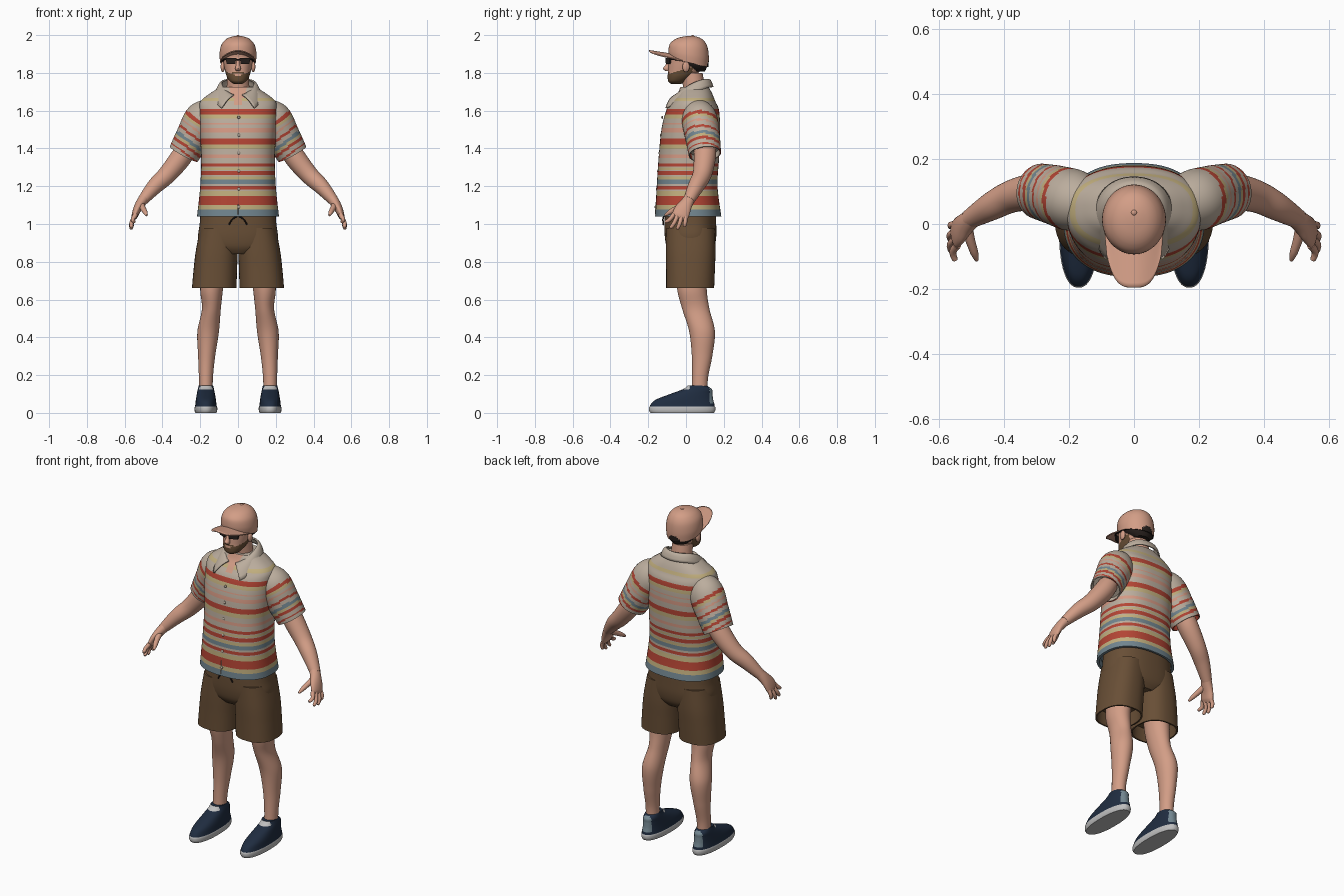
import bpy, bmesh, math
from mathutils import Vector

cube = bpy.data.objects.get("Cube")
if cube:
    bpy.data.objects.remove(cube, do_unlink=True)


def material(name, r, g, b):
    m = bpy.data.materials.new(name)
    m.use_nodes = True
    m.diffuse_color = (r, g, b, 1)
    m.node_tree.nodes["Principled BSDF"].inputs["Base Color"].default_value = (r, g, b, 1)
    return m


SKIN = material("skin", .65, .34, .24)
DARK = material("dark_hair", .02, .014, .012)
BEIGE = material("shirt_beige", .50, .42, .34)
RED = material("stripe_red", .46, .06, .035)
KHAKI = material("stripe_khaki", .54, .43, .21)
BLUE = material("stripe_blue", .17, .24, .28)
PINK = material("stripe_pink", .66, .32, .23)
BROWN = material("shorts_brown", .14, .078, .037)
NAVY = material("shoe_navy", .014, .026, .052)
SOLE = material("sole_grey", .52, .52, .52)


def finish(name, bm, mat, rule=None, side=1, angle=40):
    """Mirror if needed, paint the faces by rule and make a smooth object."""
    for v in bm.verts:
        v.co.x *= side
    bmesh.ops.recalc_face_normals(bm, faces=bm.faces)
    mats = [mat]
    if rule:
        for f in bm.faces:
            m = rule(f.calc_center_median()) or mat
            if m not in mats:
                mats.append(m)
            f.material_index = mats.index(m)
    me = bpy.data.meshes.new(name)
    bm.to_mesh(me)
    bm.free()
    for m in mats:
        me.materials.append(m)
    ob = bpy.data.objects.new(name, me)
    bpy.context.collection.objects.link(ob)
    bpy.ops.object.select_all(action='DESELECT')
    ob.select_set(True)
    bpy.context.view_layer.objects.active = ob
    bpy.ops.object.shade_smooth_by_angle(angle=math.radians(angle))
    return ob


def smooth_path(pts, step):
    out = []
    for i in range(len(pts) - 1):
        a, b, c, d = pts[max(i - 1, 0)], pts[i], pts[i + 1], pts[min(i + 2, len(pts) - 1)]
        k = max(1, math.ceil(math.dist(b[:3], c[:3]) / step))
        for j in range(k):
            t = j / k
            out.append([q + t / 2 * (r - p + t * (2 * p - 5 * q + 4 * r - s + t * (3 * (q - r) + s - p)))
                        for p, q, r, s in zip(a, b, c, d)])
    return out + [list(pts[-1])]


def tube(name, pts, mat, n=32, p=2, step=.015, flat=False, cup=0, rule=None, side=1, warp=None):
    """Loft rounded rings along points (x, y, z, half width, half depth)."""
    path = smooth_path(pts, step)
    rings = []
    for i, (x, y, z, a, b) in enumerate(path):
        c = Vector((x, y, z))
        t = (Vector(path[min(i + 1, len(path) - 1)][:3]) - Vector(path[max(i - 1, 0)][:3])).normalized()
        if flat:
            t = Vector((0, 0, math.copysign(1, t.z)))
        u = Vector((0, 1, 0)).cross(t).normalized()
        v = t.cross(u)
        ring = []
        for k in range(n):
            co, si = math.cos(math.tau * k / n), math.sin(math.tau * k / n)
            ring.append(c + u * a * math.copysign(abs(co) ** (2 / p), co)
                        + v * b * math.copysign(abs(si) ** (2 / p), si))
        rings.append(ring)
    if cup:  # hollow hem at the end of the path
        rings.append([c + (q - c) * .93 for q in ring])
        rings.append([c + (q - c) * .9 - t * cup for q in ring])
    bm = bmesh.new()
    vs = [[bm.verts.new(warp(q) if warp else q) for q in ring] for ring in rings]
    for r, s in zip(vs, vs[1:]):
        for k in range(n):
            bm.faces.new((r[k], r[(k + 1) % n], s[(k + 1) % n], s[k]))
    bm.faces.new(vs[0])
    bm.faces.new(vs[-1])
    return finish(name, bm, mat, rule, side)


def sheet(name, f, nu, nv, mat, thick):
    """Thickened curved sheet from f(u, v), u in -1..1, v in 0..1."""
    bm = bmesh.new()
    g = [[bm.verts.new(f(2 * i / nu - 1, j / nv)) for j in range(nv + 1)] for i in range(nu + 1)]
    for i in range(nu):
        for j in range(nv):
            bm.faces.new((g[i][j], g[i + 1][j], g[i + 1][j + 1], g[i][j + 1]))
    ob = finish(name, bm, mat)
    mod = ob.modifiers.new("thickness", 'SOLIDIFY')
    mod.thickness, mod.offset = thick, 0
    return ob


def ball(name, loc, size, mat, side=1):
    bm = bmesh.new()
    bmesh.ops.create_uvsphere(bm, u_segments=20, v_segments=12, radius=1)
    for v in bm.verts:
        v.co = Vector(loc) + v.co * Vector(size)
    return finish(name, bm, mat, None, side)


def banded(bands, value):
    for low, high, m in bands:
        if low <= value < high:
            return m


# Shirt body with stripes and open neck
BODY = [(0, 1.075, BLUE), (1.075, 1.1, KHAKI), (1.1, 1.15, RED), (1.15, 1.175, KHAKI), (1.18, 1.2, RED),
        (1.21, 1.235, BLUE), (1.235, 1.255, KHAKI), (1.26, 1.28, RED), (1.285, 1.3, KHAKI),
        (1.305, 1.32, RED), (1.35, 1.37, PINK), (1.4, 1.42, KHAKI), (1.42, 1.45, RED),
        (1.485, 1.505, PINK), (1.525, 1.535, PINK), (1.56, 1.58, KHAKI), (1.58, 1.61, RED), (1.65, 1.67, KHAKI)]


def shirt_rule(c):
    if c.y < 0 and abs(c.x) < (c.z - 1.61) * .45:
        return SKIN
    return banded(BODY, c.z)


tube("shirt_body", [(0, .045, 1.725, .095, .075), (0, .047, 1.69, .15, .092), (0, .04, 1.65, .198, .115),
                    (0, .035, 1.6, .207, .14), (0, .025, 1.5, .203, .155), (0, .015, 1.35, .195, .16),
                    (0, .006, 1.2, .2, .161), (0, .012, 1.04, .217, .175)],
     BEIGE, n=96, p=2.4, step=.006, flat=True, cup=.03, rule=shirt_rule)


# Collar folded over the neckline, dropping to two points at the front
def collar(u, v):
    th = math.pi / 2 + u * math.radians(165 - 30 * v)
    s = ((1 - math.sin(math.pi / 2 + u * math.radians(165))) / 2) ** 2
    x = (.084 + .038 * v) * math.cos(th)
    y = .045 + (.072 + .025 * v) * math.sin(th) - s * (.03 + .055 * v)
    return x, y, 1.765 - .085 * s - v * (.04 + .03 * s) + .012 * math.sin(math.pi * v)


sheet("collar", collar, 48, 6, BEIGE, .008)
for i in range(6):
    z = 1.09 + i * .095
    ball(f"button_{i + 1}", (.004, -.166 + .076 * (z - 1.04), z), (.008, .005, .008), BEIGE)
tube("placket", [(0, -.161, 1.05, .002, .004), (0, -.15, 1.2, .002, .004), (0, -.14, 1.35, .002, .004),
                 (0, -.126, 1.5, .002, .004), (0, -.1, 1.6, .002, .004)], BEIGE, n=8, flat=True)

SLEEVE = [(.105, .125, RED), (.125, .14, KHAKI), (.155, .165, PINK), (.187, .2, RED), (.22, .237, BLUE),
          (.237, .25, KHAKI), (.252, .268, RED), (.288, .297, RED)]


def sleeve_rule(c):
    return banded(SLEEVE, (abs(c.x) - .12) * .6 - (c.z - 1.62) * .8)


def shoe_rule(c):
    if c.z < .034:
        return SOLE
    if c.y > .125 and c.z > .05:
        return BLUE
    if c.z > .125 and c.y < .02:
        return SOLE


for side, tag in ((1, "left_"), (-1, "right_")):
    # Sleeves and arms
    tube(tag + "sleeve", [(.12, .05, 1.62, .055, .06), (.18, .07, 1.56, .098, .093),
                          (.235, .087, 1.465, .093, .092), (.2875, .1, 1.37, .084, .086)],
         BEIGE, n=48, step=.007, cup=.03, rule=sleeve_rule, side=side)
    tube(tag + "arm", [(.25, .1, 1.44, .05, .055), (.3, .1, 1.355, .056, .058), (.375, .085, 1.262, .049, .05),
                       (.44, .053, 1.2, .042, .043), (.505, .015, 1.125, .028, .03)], SKIN, side=side)
    # Hands
    tube(tag + "palm", [(.49, .025, 1.145, .028, .029), (.515, .003, 1.11, .026, .034),
                        (.535, -.018, 1.075, .021, .043), (.548, -.032, 1.04, .016, .044),
                        (.552, -.036, 1.028, .008, .035)], SKIN, side=side)
    fingers = (("index_finger", -.065, (.55, -.108, 1.005)), ("middle_finger", -.043, (.563, -.08, .975)),
               ("ring_finger", -.021, (.565, -.045, .97)), ("little_finger", 0, (.56, -.008, .983)))
    for name, y, (tx, ty, tz) in fingers:
        tube(tag + name, [(.543, y, 1.05, .013, .012), ((.556 + tx) / 2 + .004, (y + ty) / 2, (1.04 + tz) / 2, .011, .011),
                          (tx, ty, tz + .006, .009, .009), (tx, ty, tz, .004, .004)], SKIN, n=12, side=side)
    tube(tag + "thumb", [(.515, -.005, 1.105, .02, .016), (.503, -.05, 1.083, .015, .015),
                         (.49, -.09, 1.06, .012, .012), (.483, -.112, 1.045, .005, .005)], SKIN, n=14, side=side)
    # Legs, shorts legs and shoes
    tube(tag + "leg", [(.13, .03, .76, .065, .08), (.14, .032, .65, .06, .078), (.141, .052, .55, .05, .072),
                       (.158, .085, .43, .057, .068), (.166, .085, .3, .045, .054), (.17, .074, .18, .037, .042),
                       (.17, .072, .08, .037, .045)], SKIN, flat=True, side=side)
    tube(tag + "shorts_leg", [(.1, .024, .98, .1, .128), (.112, .025, .86, .111, .131),
                              (.12, .024, .76, .115, .129), (.126, .022, .66, .118, .127)],
         BROWN, n=48, p=2.4, flat=True, cup=.08, side=side)
    tube(tag + "shoe", [(.17, .06, .145, .038, .05), (.17, .06, .125, .043, .077), (.17, .028, .1, .048, .112),
                        (.17, -.008, .07, .053, .152), (.17, -.018, .045, .056, .169), (.17, -.02, .034, .058, .172),
                        (.17, -.02, .03, .06, .175), (.17, -.02, .012, .06, .175), (.17, -.02, 0, .056, .168)],
         NAVY, n=56, p=2.3, step=.006, flat=True, rule=shoe_rule, side=side)
    # Ears, sunglasses and drawstring
    ball(tag + "ear", (.081, .0, 1.832), (.011, .019, .028), SKIN, side)
    bm = bmesh.new()
    bmesh.ops.create_cube(bm, size=1)
    for v in bm.verts:  # lens tapers towards the bottom and wraps back
        taper = 1 if v.co.z > 0 else .75
        x = v.co.x * .058 * taper
        v.co = Vector((.037 + x, -.094 + v.co.y * .008 + .4 * x, 1.863 + v.co.z * .034))
    finish(tag + "lens", bm, DARK, None, side)
    tube(tag + "temple", [(.064, -.084, 1.872, .004, .004), (.08, -.05, 1.87, .004, .004),
                          (.087, .005, 1.862, .004, .004)], DARK, n=8, side=side)
    tube(tag + "drawstring", [(.005, -.118, 1.04, .004, .004), (.03, -.122, 1.025, .004, .004),
                              (.048, -.12, .995, .004, .004)], DARK, n=8, side=side)

tube("glasses_bridge", [(-.014, -.102, 1.87, .004, .004), (.014, -.102, 1.87, .004, .004)], DARK, n=8)
tube("shorts_hips", [(0, .023, 1.07, .198, .135), (0, .023, 1, .203, .137), (0, .024, .93, .211, .136),
                     (0, .024, .875, .19, .125), (0, .024, .84, .09, .1)], BROWN, n=64, p=2.4, flat=True)


# Neck and head with a short beard
def face_rule(c):
    if abs(c.x) < .018 and 1.783 < c.z < 1.793 and c.y < -.05:
        return SKIN
    if c.y < .035 and c.z < 1.795 + .3 * (c.y + .09):
        return BROWN
    if abs(c.x) < .03 and 1.795 <= c.z < 1.806 and c.y < -.05:
        return BROWN


tube("neck", [(0, .045, 1.64, .06, .06), (0, .042, 1.72, .06, .057), (0, .03, 1.8, .056, .058)], SKIN, flat=True)
tube("head", [(0, -.052, 1.742, .022, .028), (0, -.048, 1.755, .043, .046), (0, -.03, 1.78, .059, .067),
              (0, -.01, 1.81, .068, .085), (0, .004, 1.85, .076, .097), (0, .01, 1.9, .08, .098),
              (0, .012, 1.95, .065, .08)], SKIN, n=56, p=2.2, step=.006, flat=True, rule=face_rule)
tube("nose", [(0, -.084, 1.868, .008, .01), (0, -.096, 1.84, .011, .014), (0, -.103, 1.822, .015, .019),
              (0, -.097, 1.81, .011, .012)], SKIN, n=16, step=.006, flat=True)
tube("hair", [(0, .058, 1.808, .045, .042), (0, .045, 1.835, .076, .067), (0, .03, 1.87, .086, .082),
              (0, .025, 1.9, .088, .088)], DARK, n=40, flat=True)


# Baseball cap: crown tilted back, rear opening, brim and top button
def tilt(q):
    return Vector((q.x, q.y, q.z - 1.7 * q.y * max(0, 1.995 - q.z)))


def crown_rule(c):
    if c.y > 0 and c.x ** 2 + (c.z - 1.832) ** 2 < .036 ** 2:
        return DARK


tube("cap_crown", [(0, .014, 1.858, .094, .104), (0, .014, 1.9, .098, .107), (0, .014, 1.945, .09, .1),
                   (0, .017, 1.975, .068, .077), (0, .02, 1.99, .04, .045), (0, .025, 1.996, .01, .012)],
     SKIN, n=64, step=.006, flat=True, rule=crown_rule, warp=tilt)
ball("cap_button", (0, .035, 1.994), (.009, .009, .006), SKIN)


def brim(u, v):
    root = .02 - .1 * math.sqrt(1 - .85 * u * u)
    tip = -.195 + .1 * abs(u) ** 3.5
    return (u * (.09 - .006 * v), root + (tip - root) * v, 1.9 + .018 * v - .036 * u * u)


sheet("cap_brim", brim, 28, 8, SKIN, .006)
